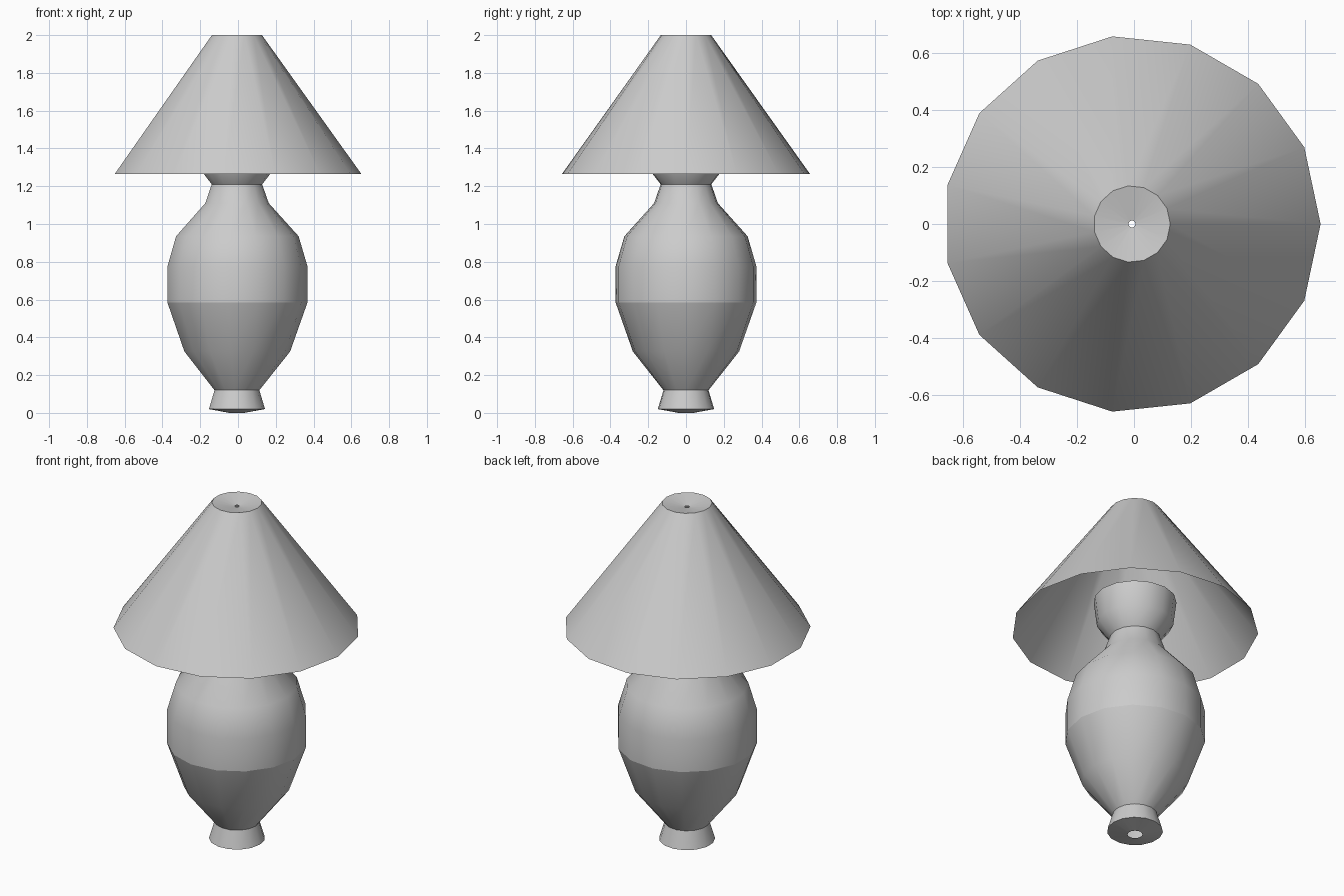
import bpy, bmesh, math

cube = bpy.data.objects.get("Cube")
if cube:
    bpy.data.objects.remove(cube, do_unlink=True)

SIDES = 15
AXIS_X = -0.007  # odd-sided lathe: the axis sits slightly off the middle

grey = bpy.data.materials.new("plain grey")
grey.use_nodes = True
grey.diffuse_color = (0.6, 0.6, 0.6, 1)
grey.node_tree.nodes["Principled BSDF"].inputs["Base Color"].default_value = (0.6, 0.6, 0.6, 1)


def lathe(name, profile, sharp_heights=()):
    """Revolve (radius, height) points, listed from the bottom up, around z."""
    bm = bmesh.new()
    rings = []
    for r, z in profile:
        rings.append([bm.verts.new((AXIS_X + r * math.cos(a), r * math.sin(a), z))
                      for a in (math.tau * i / SIDES for i in range(SIDES))])
    for low, high in zip(rings, rings[1:]):
        for i in range(SIDES):
            j = (i + 1) % SIDES
            bm.faces.new((low[i], low[j], high[j], high[i]))
    mesh = bpy.data.meshes.new(name)
    bm.to_mesh(mesh)
    bm.free()
    mesh.materials.append(grey)
    obj = bpy.data.objects.new(name, mesh)
    bpy.context.collection.objects.link(obj)

    # smooth shading with crisp rims
    bpy.ops.object.select_all(action='DESELECT')
    obj.select_set(True)
    bpy.context.view_layer.objects.active = obj
    bpy.ops.object.shade_smooth_by_angle(angle=math.radians(35))
    for edge in mesh.edges:
        heights = [mesh.vertices[v].co.z for v in edge.vertices]
        if any(all(abs(h - s) < 1e-4 for h in heights) for s in sharp_heights):
            edge.use_edge_sharp = True
    return obj


# vase body: shallow foot with a cable hole, belly, neck and flared socket cup
lathe("vase_body", [
    (0.04, 0.0), (0.15, 0.02), (0.12, 0.12),
    (0.283, 0.325), (0.375, 0.585), (0.375, 0.775), (0.328, 0.935),
    (0.17, 1.11), (0.135, 1.21),
    (0.205, 1.30), (0.222, 1.44), (0.02, 1.45),
], sharp_heights=(0.585,))

# conical shade with a dished top and a tiny centre hole
lathe("lamp_shade", [(0.66, 1.265), (0.134, 2.0), (0.012, 1.977)])
